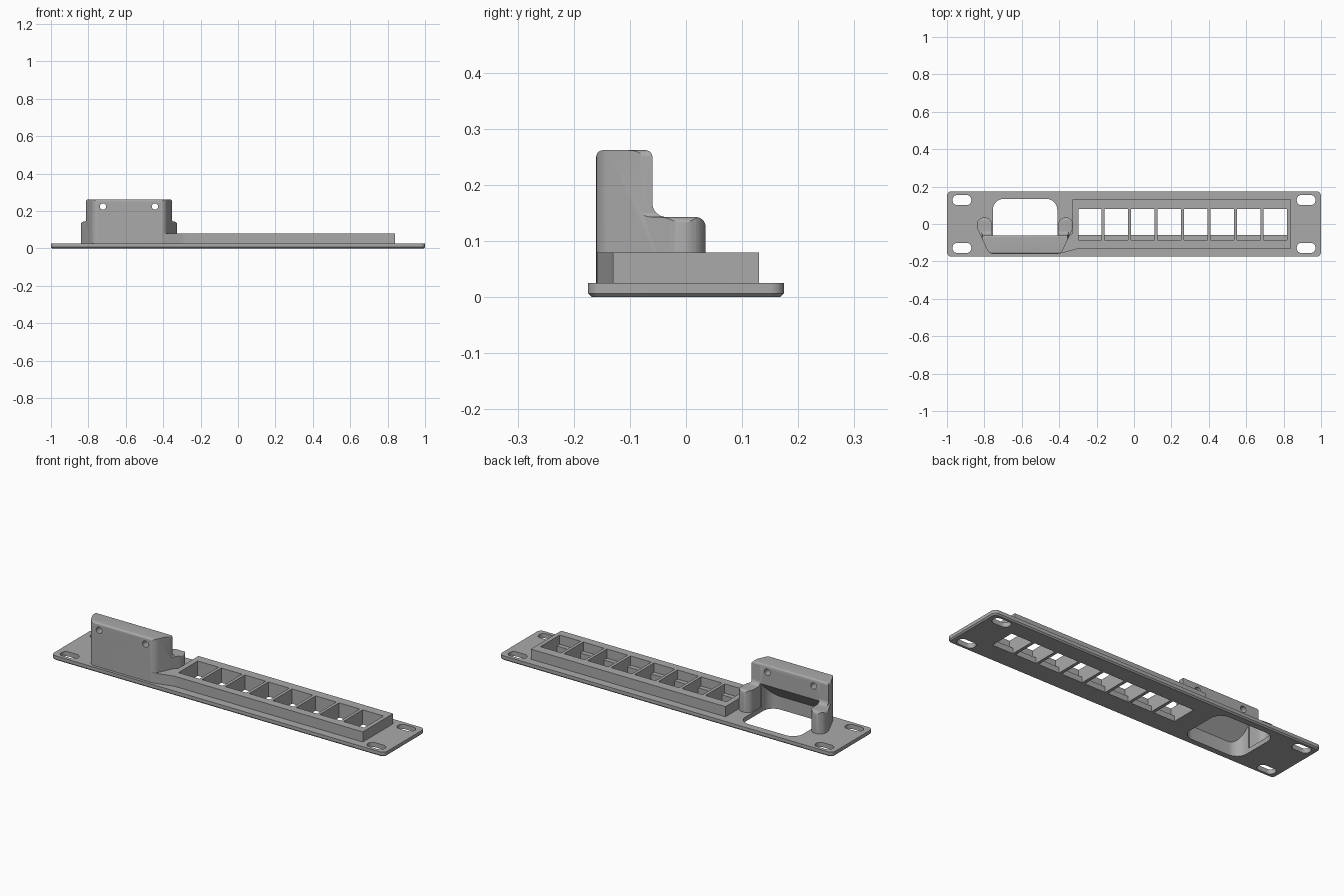
import bpy, bmesh, math
from mathutils import Vector

if "Cube" in bpy.data.objects:
    bpy.data.objects.remove(bpy.data.objects["Cube"], do_unlink=True)

grey = bpy.data.materials.new("plain grey")
grey.use_nodes = True
grey.diffuse_color = (0.4, 0.4, 0.4, 1)
grey.node_tree.nodes["Principled BSDF"].inputs["Base Color"].default_value = grey.diffuse_color


def rounded(corners, steps=8):
    """Outline with an arc of radius r at each (a, b, r) corner."""
    out = []
    for i, (a, b, r) in enumerate(corners):
        p = Vector((a, b))
        if r == 0:
            out.append(p)
            continue
        u = (Vector(corners[i - 1][:2]) - p).normalized()
        v = (Vector(corners[(i + 1) % len(corners)][:2]) - p).normalized()
        half = u.angle(v) / 2
        centre = p + (u + v).normalized() * (r / math.sin(half))
        start = p + u * (r / math.tan(half)) - centre
        end = p + v * (r / math.tan(half)) - centre
        sweep = math.pi - 2 * half
        for k in range(steps + 1):
            t = k / steps
            out.append(centre + (start * math.sin((1 - t) * sweep)
                                 + end * math.sin(t * sweep)) / math.sin(sweep))
    return out


def box(a0, a1, b0, b1, r=0):
    return [(a0, b0, r), (a1, b0, r), (a1, b1, r), (a0, b1, r)]


def prism(name, corners, axis, low, high, chamfer=0):
    """Extrude an outline along an axis, optionally chamfering its low rim."""
    place = {"x": lambda p, h: (h, p.x, p.y),
             "y": lambda p, h: (p.x, h, p.y),
             "z": lambda p, h: (p.x, p.y, h)}[axis]
    bm = bmesh.new()
    pts = rounded(corners)
    bottom = [bm.verts.new(place(p, low)) for p in pts]
    top = [bm.verts.new(place(p, high)) for p in pts]
    base = bm.faces.new(bottom)
    bm.faces.new(top)
    for i in range(len(pts)):
        bm.faces.new((bottom[i - 1], bottom[i], top[i], top[i - 1]))
    bmesh.ops.recalc_face_normals(bm, faces=bm.faces)
    if chamfer:
        bmesh.ops.bevel(bm, geom=list(base.edges), offset=chamfer,
                        segments=1, affect="EDGES")
    mesh = bpy.data.meshes.new(name)
    bm.to_mesh(mesh)
    bm.free()
    mesh.materials.append(grey)
    obj = bpy.data.objects.new(name, mesh)
    bpy.context.collection.objects.link(obj)
    return obj


def combine(obj, tool, operation="DIFFERENCE", keep=False):
    mod = obj.modifiers.new("cut", "BOOLEAN")
    mod.operation, mod.object, mod.solver = operation, tool, "EXACT"
    bpy.context.view_layer.objects.active = obj
    bpy.ops.object.modifier_apply(modifier=mod.name)
    if not keep:
        bpy.data.objects.remove(tool, do_unlink=True)


# Mounting plate with chamfered underside
plate = prism("mounting_plate", box(-1, 1, -0.175, 0.175, 0.025), "z", 0, 0.025, 0.007)
for x in (-0.92, 0.92):
    for y in (-0.128, 0.128):
        combine(plate, prism("slot", box(x - 0.05, x + 0.05, y - 0.027, y + 0.027, 0.025),
                             "z", -0.1, 0.1))

# Raised socket housing, flared at the front where it meets the bracket
housing = prism("socket_housing", [
    (-0.328, 0.13, 0), (0.84, 0.13, 0), (0.84, -0.13, 0), (-0.29, -0.13, 0.1),
    (-0.4, -0.159, 0), (-0.4, -0.1, 0), (-0.328, -0.05, 0)], "z", 0.01, 0.08)

# Eight socket openings, each with a wider pocket above the plate
for i in range(8):
    x = -0.298 + i * 0.1415
    hole = prism("socket", box(x, x + 0.125, -0.06, 0.08), "z", -0.1, 0.2)
    combine(plate, hole, keep=True)
    combine(housing, hole)
    combine(housing, prism("pocket", box(x, x + 0.125, -0.085, 0.08), "z", 0.03, 0.2))

# Cable bracket: plan, side and front silhouettes intersected
bracket = prism("cable_bracket", [
    (-0.84, 0.035, 0.038), (-0.84, -0.02, 0.05), (-0.775, -0.16, 0.035),
    (-0.39, -0.16, 0.035), (-0.325, -0.02, 0.05), (-0.325, 0.035, 0.038),
    (-0.405, 0.035, 0.038), (-0.405, -0.062, 0), (-0.76, -0.062, 0),
    (-0.76, 0.035, 0.038)], "z", 0.01, 0.3)
combine(bracket, prism("side_shape", [
    (-0.16, -0.1, 0), (0.05, -0.1, 0), (0.05, 0.05, 0), (0.035, 0.06, 0),
    (0.035, 0.143, 0.018), (-0.06, 0.143, 0.025), (-0.06, 0.262, 0.012),
    (-0.16, 0.262, 0.012)], "x", -0.9, -0.2), "INTERSECT")
combine(bracket, prism("front_shape", [
    (-0.85, -0.1, 0), (-0.315, -0.1, 0), (-0.325, 0.143, 0.015), (-0.352, 0.143, 0.008),
    (-0.352, 0.262, 0.012), (-0.813, 0.262, 0.012), (-0.813, 0.143, 0.008),
    (-0.84, 0.143, 0.015)], "y", -0.3, 0.2), "INTERSECT")

# Cable opening that sweeps up under the bracket wall
opening = prism("cable_opening", box(-0.755, -0.41, -0.137, 0.135, 0.06), "z", -0.1, 0.4)
combine(opening, prism("opening_side", [
    (-0.2, -0.2, 0), (0.2, -0.2, 0), (0.2, 0.5, 0), (-0.05, 0.5, 0),
    (-0.05, 0.165, 0), (-0.138, 0.07, 0), (-0.2, 0.07, 0)], "x", -0.9, -0.2), "INTERSECT")
combine(plate, opening, keep=True)
combine(bracket, opening)

# Two screw holes through the bracket wall
for x in (-0.722, -0.444):
    combine(bracket, prism("screw_hole", box(x - 0.017, x + 0.017, 0.207, 0.241, 0.0169),
                           "y", -0.3, 0.1))

for obj in (plate, housing, bracket):
    bpy.ops.object.select_all(action="DESELECT")
    obj.select_set(True)
    bpy.context.view_layer.objects.active = obj
    bpy.ops.object.shade_smooth_by_angle(angle=math.radians(30))
